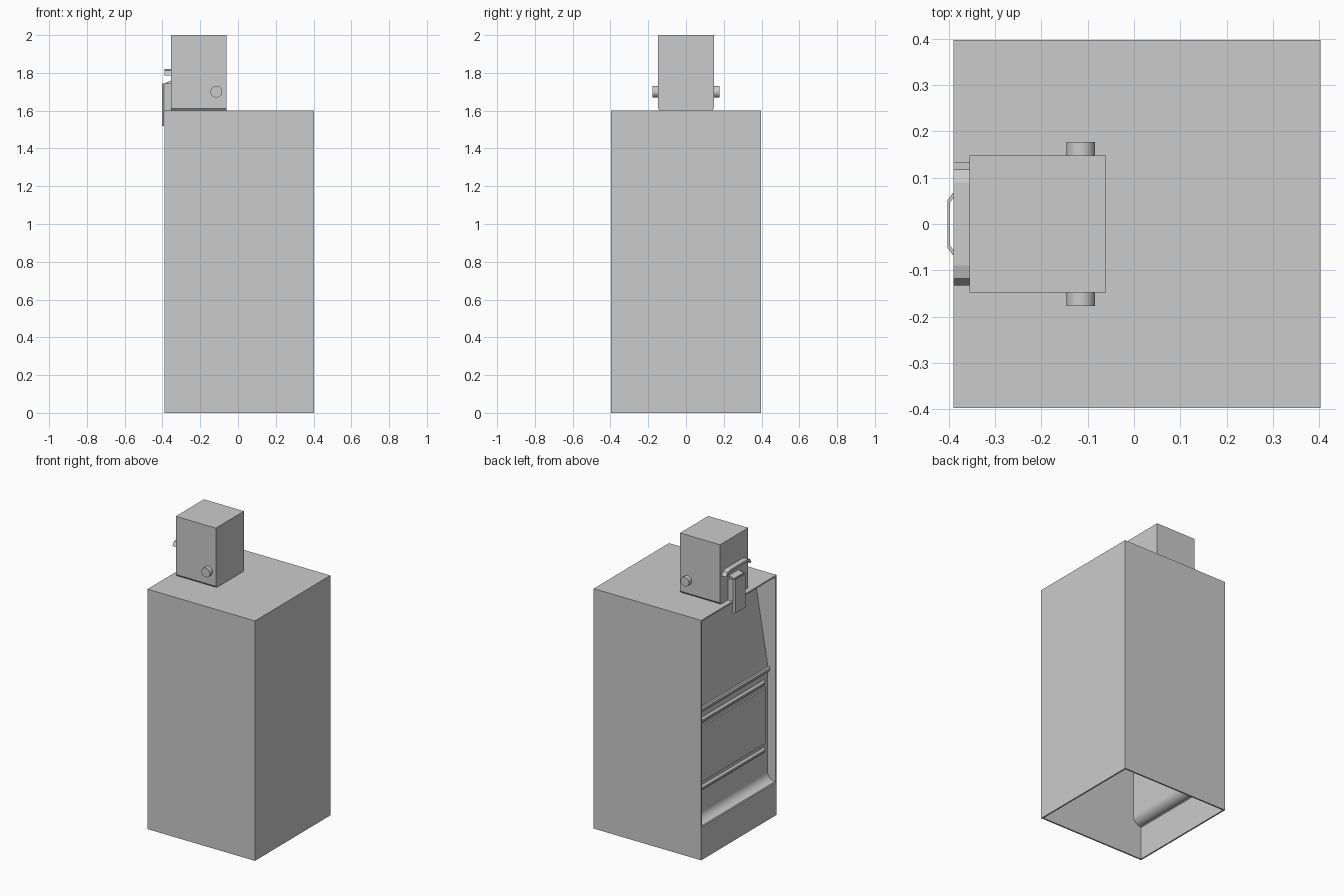
import bpy, bmesh, math
from mathutils import Vector

cube = bpy.data.objects.get("Cube")
if cube:
    bpy.data.objects.remove(cube, do_unlink=True)

grey = bpy.data.materials.new("plain grey")
grey.use_nodes = True
grey.diffuse_color = (0.6, 0.6, 0.6, 1)
grey.node_tree.nodes["Principled BSDF"].inputs["Base Color"].default_value = (0.6, 0.6, 0.6, 1)


def finish(name, bm, smooth=False):
    bmesh.ops.recalc_face_normals(bm, faces=bm.faces)
    mesh = bpy.data.meshes.new(name)
    bm.to_mesh(mesh)
    bm.free()
    obj = bpy.data.objects.new(name, mesh)
    bpy.context.collection.objects.link(obj)
    mesh.materials.append(grey)
    if smooth:
        bpy.ops.object.select_all(action="DESELECT")
        obj.select_set(True)
        bpy.context.view_layer.objects.active = obj
        bpy.ops.object.shade_smooth_by_angle(angle=math.radians(35))
    return obj


def prism(name, points, axis, low, high, smooth=False):
    """Extrude an outline along an axis; points are the other two coordinates in order."""
    bm = bmesh.new()
    verts = []
    for p in points:
        co = list(p)
        co.insert(axis, low)
        verts.append(bm.verts.new(co))
    face = bm.faces.new(verts)
    out = bmesh.ops.extrude_face_region(bm, geom=[face])
    shift = Vector((0, 0, 0))
    shift[axis] = high - low
    bmesh.ops.translate(bm, vec=shift, verts=[v for v in out["geom"] if isinstance(v, bmesh.types.BMVert)])
    return finish(name, bm, smooth)


def box(name, x, y, z):
    return prism(name, [(x[0], y[0]), (x[1], y[0]), (x[1], y[1]), (x[0], y[1])], 2, *z)


def mirrored(half):
    """Complete a half outline given with positive first coordinate."""
    return half + [(-a, b) for a, b in reversed(half)]


# Cabinet shell, open underneath and at the door side
F, B, W, H, T = -0.39, 0.403, 0.397, 1.6, 0.01
box("cabinet_top", (F, B), (-W, W), (H - T, H))
box("cabinet_rear_wall", (B - T, B), (-W, W), (0, H - T))
for side, s in (("left", 1), ("right", -1)):
    box(f"cabinet_{side}_wall", (F, B - T), sorted((s * W, s * (W - T))), (0, H - T))

# Kick panel sweeping back in a concave curve to the lower panel, then the ledge
R = 0.055
curve = [(F + 0.005 + R * math.sin(a), 0.285 - R * math.cos(a) - 0.005)
         for a in [math.radians(90 * i / 8) for i in range(9)]]
front = [(F, 0), (F, 0.22)] + curve + [(F + 0.06, 0.945)]
back = [(x + T, z) for x, z in reversed(front)]
WI = W - T
prism("lower_front_panel", front + back, 1, -WI, WI, True)
prism("door_ledge", [(F + 0.07, 0.94), (F + 0.052, 0.945), (F + 0.042, 0.955),
                     (F + 0.04, 0.968), (F + 0.046, 0.98), (F + 0.07, 0.982)], 1, -WI, WI, True)


# Sloping door with a recessed window
def door_x(z):
    return F + 0.15 + 0.17 * (z - H)


bm = bmesh.new()
top, low = H - T, 0.97
pane = bm.faces.new([bm.verts.new((door_x(z), y, z)) for y, z in
                     ((WI, low), (-WI, low), (-WI, top), (WI, top))])
pane.normal_update()
bmesh.ops.inset_region(bm, faces=[pane], thickness=0.07)
bmesh.ops.inset_region(bm, faces=[pane], thickness=0.01, depth=-0.012)
door = finish("sloping_door", bm)

# Raised field and chamfered ribs on the lower panel
P = F + 0.06


def raised_panel(name, half, z0, z1, rise, slope):
    bm = bmesh.new()
    loops = [[bm.verts.new((x, sy * (half - d), z)) for sy, z in
              ((-1, z0 + d), (1, z0 + d), (1, z1 - d), (-1, z1 - d))]
             for x, d in ((P + 0.002, 0), (P - rise, slope))]
    bm.faces.new(loops[1])
    for i in range(4):
        j = (i + 1) % 4
        bm.faces.new((loops[0][i], loops[0][j], loops[1][j], loops[1][i]))
    return finish(name, bm)


raised_panel("lower_panel_field", 0.365, 0.47, 0.85, 0.006, 0.006)
raised_panel("upper_rib", 0.36, 0.865, 0.905, 0.012, 0.014)
raised_panel("lower_rib", 0.36, 0.415, 0.455, 0.012, 0.014)

# Coin box on top, its lower edges slightly chamfered
D = 0.148
prism("coin_box", mirrored([(D, 2.0), (D, 1.612), (D - 0.01, H)]), 0, -0.355, -0.06)

# Round side locks
for side, s in (("left", 1), ("right", -1)):
    ring = [(-0.115 + 0.031 * math.cos(a), 1.7 + 0.031 * math.sin(a))
            for a in [math.tau * i / 24 for i in range(24)]]
    prism(f"{side}_lock", ring, 1, s * (D - 0.01), s * 0.177, True)

# Pull handle with drooping ends
prism("pull_handle", mirrored([(0.09, 1.82), (0.118, 1.812), (0.133, 1.787),
                               (0.12, 1.785), (0.108, 1.8), (0.09, 1.804)]), 0, -0.39, -0.354)

# Coin return: backing block with sloping top and a hollow chamfered hood hanging over the edge
prism("coin_return_block", [(-0.388, 1.6), (-0.354, 1.6), (-0.354, 1.76), (-0.388, 1.745)], 1, -0.05, 0.05)
hood = [(-0.391, 0.067), (-0.403, 0.052), (-0.403, -0.052), (-0.391, -0.067),
        (-0.391, -0.055), (-0.397, -0.047), (-0.397, 0.047), (-0.391, 0.055)]
prism("coin_return_hood", hood, 2, 1.52, 1.745)
for side, s in (("left", 1), ("right", -1)):
    box(f"coin_return_{side}_cheek", (-0.392, -0.354), sorted((s * 0.055, s * 0.067)), (1.601, 1.745))
